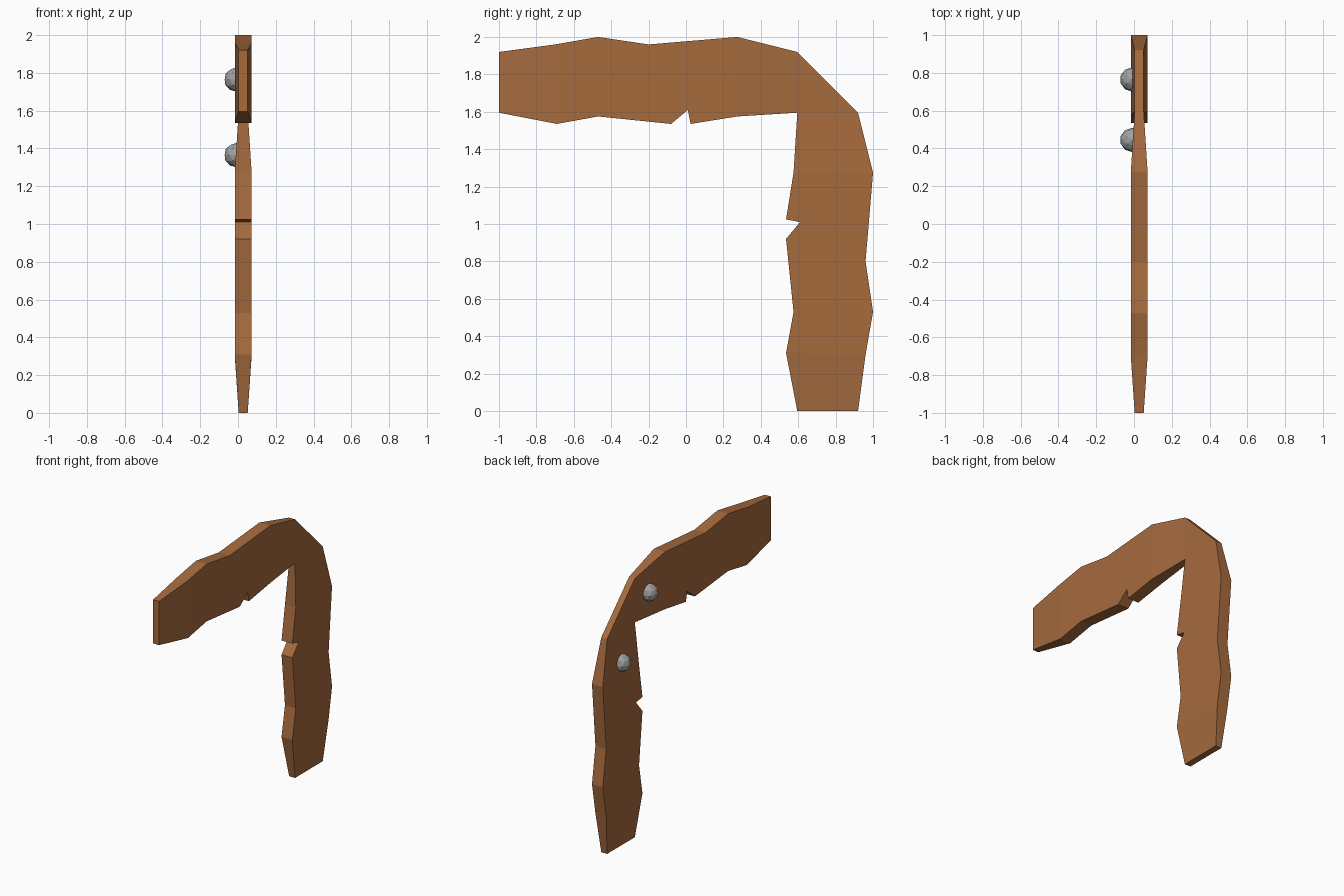
import bpy
import bmesh

if "Cube" in bpy.data.objects:
    bpy.data.objects.remove(bpy.data.objects["Cube"], do_unlink=True)


def make_material(name, color):
    mat = bpy.data.materials.new(name)
    mat.use_nodes = True
    mat.diffuse_color = color
    mat.node_tree.nodes["Principled BSDF"].inputs["Base Color"].default_value = color
    return mat


wood = make_material("brown wood", (0.38, 0.145, 0.048, 1))
metal = make_material("grey metal", (0.35, 0.35, 0.36, 1))

MID_X, FULL, THIN = 0.0275, 0.0445, 0.024

# Worn plank outline (y, z): outer edge, and inner edge with its notch
outer = [(-1, 1.92), (-0.7, 1.96), (-0.47, 2), (-0.2, 1.96), (0.275, 2), (0.595, 1.92)]
inner = [(-1, 1.595), (-0.69, 1.535), (-0.47, 1.575), (-0.08, 1.535), (0.275, 1.575), (0.595, 1.595)]
notch = [(0.01, 1.61), (0.025, 1.535)]
thin_points = {outer[0], inner[0], outer[-1], inner[-1]}


def swap(p):
    """Reflect a point of the level arm onto the upright arm."""
    return (p[1] - 1, p[0] + 1)


def half_thickness(p):
    return THIN if p in thin_points else FULL


bm = bmesh.new()


def face(points):
    bm.faces.new([bm.verts.new(p) for p in points])


def side(p, sign, fold):
    y, z = swap(p) if fold else p
    return (MID_X + sign * half_thickness(p), y, z)


# Both arms: side panels, then the edge band
for fold in (False, True):
    for i in range(len(outer) - 1):
        low = [inner[i]] + (notch if i == 3 else []) + [inner[i + 1]]
        for sign in (-1, 1):
            face([side(p, sign, fold) for p in low + [outer[i + 1], outer[i]]])
    bottom = inner[:4] + notch + inner[4:]
    for path in (outer, bottom, [outer[0], inner[0]]):
        for a, b in zip(path, path[1:]):
            face([side(a, -1, fold), side(b, -1, fold), side(b, 1, fold), side(a, 1, fold)])

# Corner wedge joining the arms
for sign in (-1, 1):
    face([side(inner[-1], sign, False), side(outer[-1], sign, False), side(outer[-1], sign, True)])
face([side(outer[-1], s, f) for s, f in ((-1, False), (1, False), (1, True), (-1, True))])

bmesh.ops.remove_doubles(bm, verts=bm.verts, dist=0.002)
bmesh.ops.recalc_face_normals(bm, faces=bm.faces)
mesh = bpy.data.meshes.new("corner_plank")
bm.to_mesh(mesh)
bm.free()
mesh.materials.append(wood)
bpy.context.collection.objects.link(bpy.data.objects.new("corner_plank", mesh))

# Faceted nail heads on the right face
for name, y, z in (("upper_nail", 0.445, 1.765), ("lower_nail", 0.765, 1.365)):
    bpy.ops.mesh.primitive_ico_sphere_add(subdivisions=2, radius=0.064, location=(-0.01, y, z))
    nail = bpy.context.object
    nail.name = name
    nail.data.materials.append(metal)
